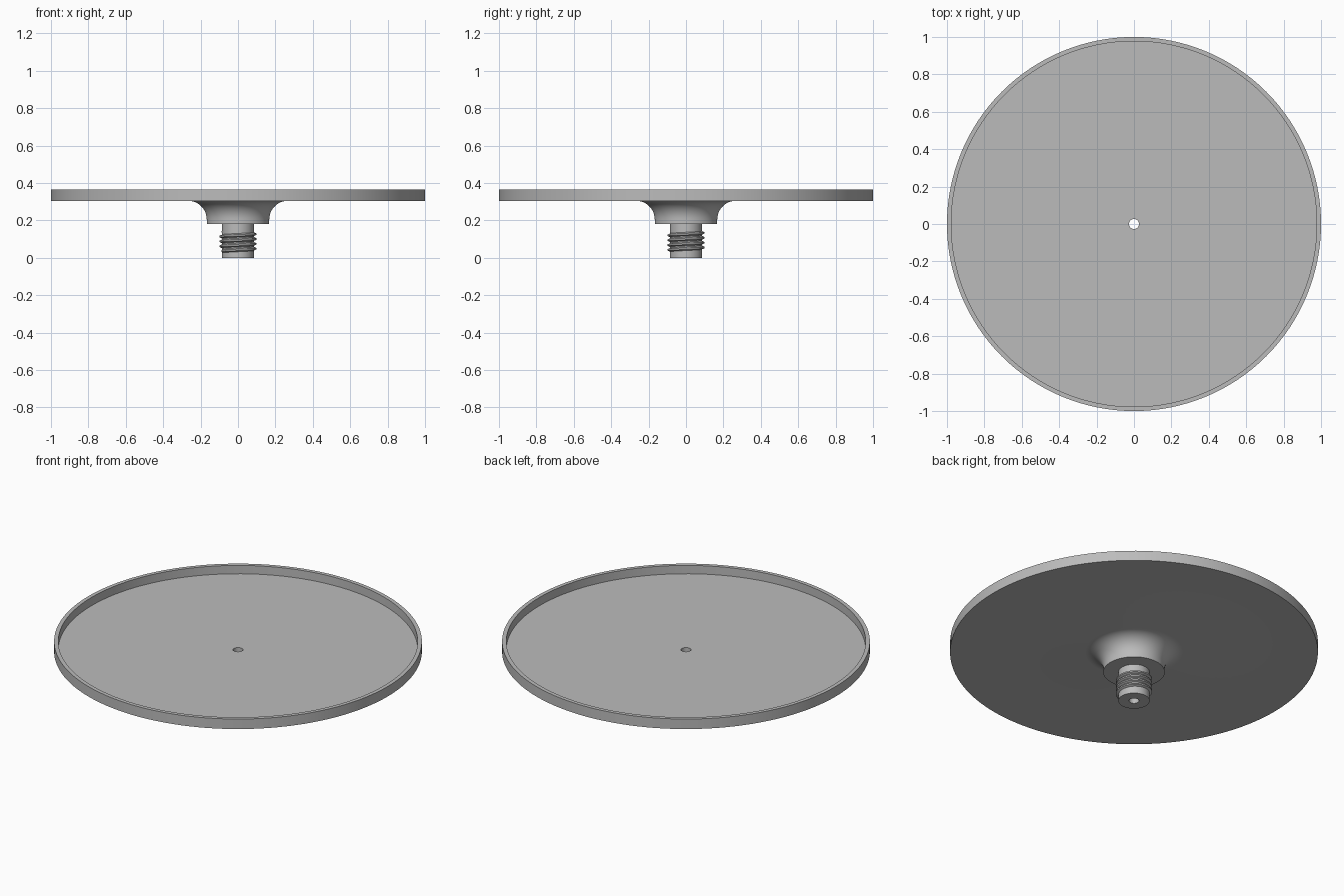
import bpy, bmesh
from math import cos, sin, pi, radians

cube = bpy.data.objects.get("Cube")
if cube:
    bpy.data.objects.remove(cube)

grey = bpy.data.materials.new("plain_grey")
grey.use_nodes = True
COLOUR = (0.5, 0.5, 0.5, 1)
grey.diffuse_color = COLOUR
grey.node_tree.nodes["Principled BSDF"].inputs["Base Color"].default_value = COLOUR


def sweep(name, rings, closed, smooth_angle):
    """Skin a list of equal rings of points into a smooth-shaded object."""
    bm = bmesh.new()
    rows = [[bm.verts.new(p) for p in ring] for ring in rings]
    n = len(rows[0])
    pairs = list(zip(rows, rows[1:]))
    if closed:
        pairs.append((rows[-1], rows[0]))
    else:
        bm.faces.new(rows[0])
        bm.faces.new(rows[-1])
    for a, b in pairs:
        for i in range(n):
            j = (i + 1) % n
            bm.faces.new((a[i], a[j], b[j], b[i]))
    bmesh.ops.recalc_face_normals(bm, faces=bm.faces)
    mesh = bpy.data.meshes.new(name)
    bm.to_mesh(mesh)
    bm.free()
    mesh.materials.append(grey)
    obj = bpy.data.objects.new(name, mesh)
    bpy.context.collection.objects.link(obj)
    bpy.ops.object.select_all(action="DESELECT")
    obj.select_set(True)
    bpy.context.view_layer.objects.active = obj
    bpy.ops.object.shade_smooth_by_angle(angle=radians(smooth_angle))
    return obj


def around(profile, angle, lift=0):
    """Place an (r, z) profile at an angle about the vertical axis."""
    return [(r * cos(angle), r * sin(angle), z + lift) for r, z in profile]


# Dish, flared hub and bored stub as one turned profile
TOP, FLOOR, UNDER, HUB = 0.365, 0.315, 0.305, 0.18
BORE, STUB, HUB_R, FILLET = 0.027, 0.085, 0.167, 0.1
profile = [(BORE, 0), (STUB, 0), (STUB, HUB), (HUB_R, HUB)]
for k in range(13):
    a = pi / 2 * k / 12
    profile.append((HUB_R + FILLET * (1 - cos(a)), UNDER - FILLET * (1 - sin(a))))
profile += [(1, UNDER), (1, TOP), (0.977, TOP), (0.977, FLOOR), (BORE, FLOOR)]
SEGMENTS = 128
sweep("dish_with_stub", [around(profile, 2 * pi * i / SEGMENTS) for i in range(SEGMENTS)],
      True, 30)

# Screw thread wound around the stub, tapering into it at both ends
TURNS, PITCH, STEPS, START = 4, 0.026, 48, 0.036
rings = []
for i in range(TURNS * STEPS + 1):
    t = i / STEPS
    fade = min(1, t * 8 + 0.1, (TURNS - t) * 8 + 0.1)
    crest = STUB + 0.013 * fade
    ridge = [(STUB - 0.004, -0.012), (crest, -0.004), (crest, 0.004), (STUB - 0.004, 0.012)]
    rings.append(around(ridge, pi + 2 * pi * t, START + PITCH * t))
sweep("screw_thread", rings, False, 30)
